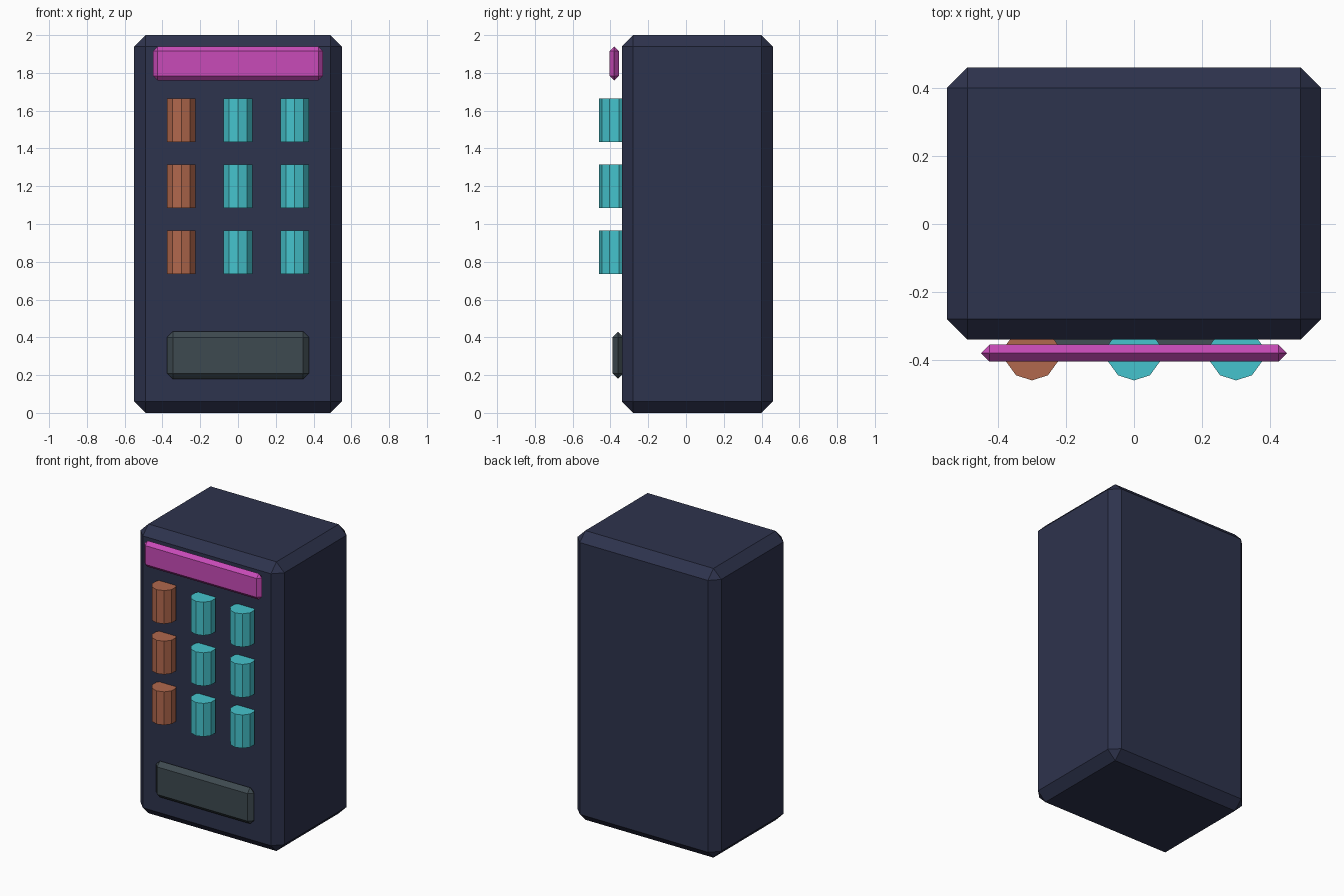
import bpy
import math

if "Cube" in bpy.data.objects:
    bpy.data.objects.remove(bpy.data.objects["Cube"])


def material(name, rgb):
    m = bpy.data.materials.new(name)
    m.diffuse_color = (*rgb, 1.0)
    m.use_nodes = True
    m.node_tree.nodes["Principled BSDF"].inputs["Base Color"].default_value = m.diffuse_color
    return m


NAVY = material("navy", (0.027, 0.033, 0.074))
MAGENTA = material("magenta", (0.58, 0.07, 0.48))
SLATE = material("slate", (0.048, 0.068, 0.08))
TEAL = material("teal", (0.06, 0.55, 0.61))
RUST = material("rust", (0.44, 0.138, 0.074))


def chamfered_box(name, size, centre, chamfer, mat):
    bpy.ops.mesh.primitive_cube_add(size=1, location=centre)
    ob = bpy.context.object
    ob.name = name
    ob.scale = size
    bpy.ops.object.transform_apply(location=False, rotation=False, scale=True)
    bev = ob.modifiers.new("chamfer", 'BEVEL')
    bev.width = chamfer
    bev.segments = 1
    bev.limit_method = 'NONE'
    ob.data.materials.append(mat)
    return ob


def can(name, x, z, mat):
    bpy.ops.mesh.primitive_cylinder_add(vertices=10, radius=0.08, depth=0.23,
                                        location=(x, -0.38, z))
    ob = bpy.context.object
    ob.name = name
    ob.data.materials.append(mat)
    return ob


# Cabinet
chamfered_box("cabinet", (1.1, 0.8, 2.0), (0, 0.06, 1.0), 0.06, NAVY)

# Header panel and dispensing tray, edges chamfered to a ridge
chamfered_box("header_panel", (0.9, 0.05, 0.18), (0, -0.38, 1.85), 0.0248, MAGENTA)
chamfered_box("dispensing_tray", (0.75, 0.06, 0.25), (0, -0.36, 0.305), 0.0298, SLATE)

# Three by three grid of cans, half sunk into the front
for row in range(3):
    for col in range(3):
        can(f"can_row{row + 1}_column{col + 1}", -0.3 + 0.3 * col,
            1.55 - 0.35 * row, RUST if col == 0 else TEAL)
